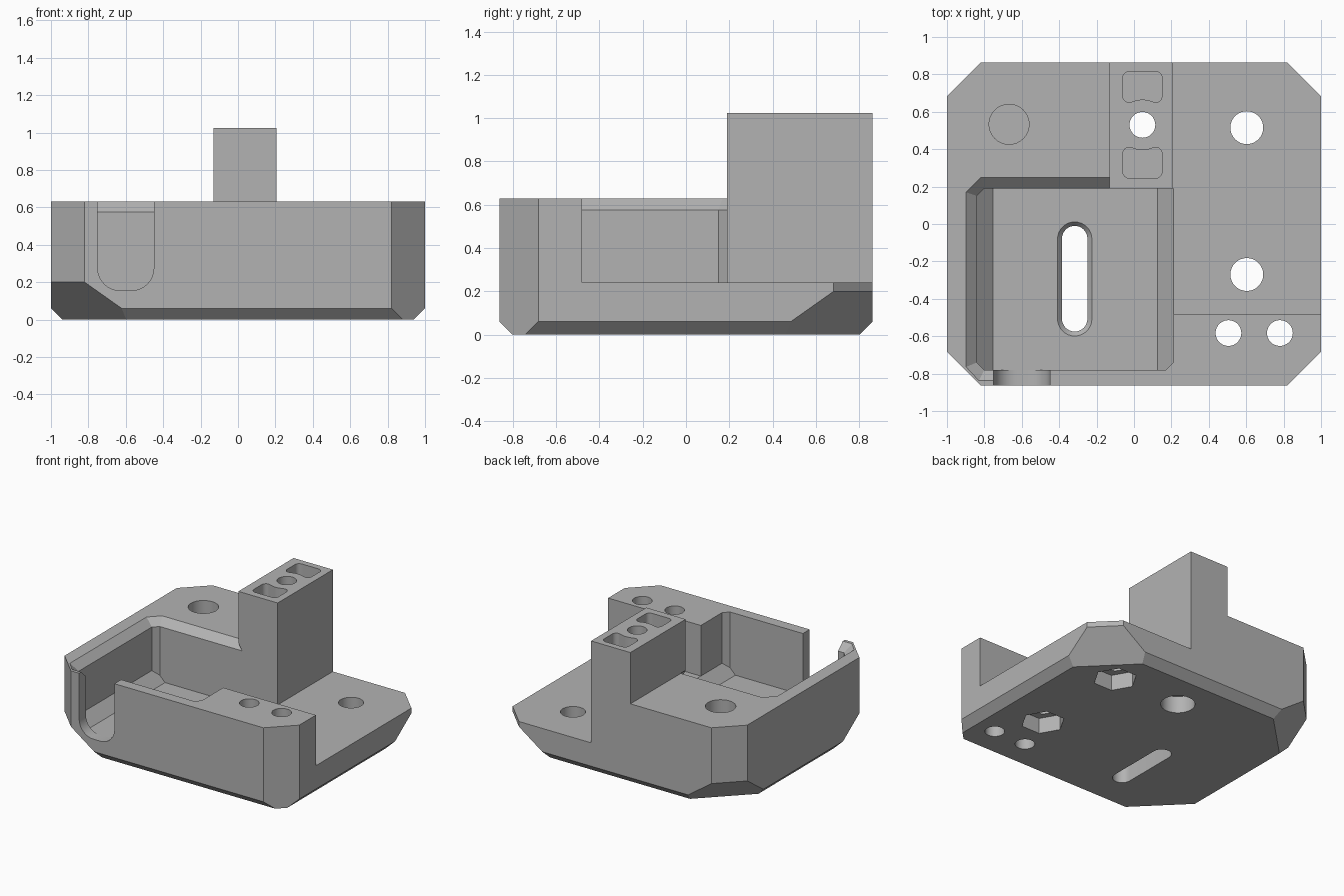
import bpy, bmesh
from math import cos, sin, pi, sqrt
from mathutils import Vector

if "Cube" in bpy.data.objects:
    bpy.data.objects.remove(bpy.data.objects["Cube"])

grey = bpy.data.materials.new("plain_grey")
grey.use_nodes = True
COLOUR = (0.45, 0.45, 0.45, 1)
grey.diffuse_color = COLOUR
grey.node_tree.nodes["Principled BSDF"].inputs["Base Color"].default_value = COLOUR


def finish(bm, name):
    bmesh.ops.recalc_face_normals(bm, faces=bm.faces)
    mesh = bpy.data.meshes.new(name)
    bm.to_mesh(mesh)
    bm.free()
    mesh.materials.append(grey)
    ob = bpy.data.objects.new(name, mesh)
    bpy.context.collection.objects.link(ob)
    return ob


def block(name, lo, hi, planes=()):
    """Box from corner to corner, trimmed by (point, outward normal) planes."""
    bm = bmesh.new()
    bmesh.ops.create_cube(bm, size=1)
    lo, hi = Vector(lo), Vector(hi)
    for v in bm.verts:
        v.co = (lo + hi) / 2 + v.co * (hi - lo)
    for point, normal in planes:
        geom = bm.verts[:] + bm.edges[:] + bm.faces[:]
        cut = bmesh.ops.bisect_plane(bm, geom=geom, dist=1e-5, plane_co=point,
                                     plane_no=Vector(normal).normalized(), clear_outer=True)
        edges = [e for e in cut["geom_cut"] if isinstance(e, bmesh.types.BMEdge)]
        bmesh.ops.edgeloop_fill(bm, edges=edges)
    return finish(bm, name)


def prism(name, pts, lo, hi, top=None, along_y=False):
    """Outline swept from lo to hi, optionally lofted to a second outline."""
    bm = bmesh.new()
    place = (lambda p, h: (p[0], h, p[1])) if along_y else (lambda p, h: (p[0], p[1], h))
    a = [bm.verts.new(place(p, lo)) for p in pts]
    b = [bm.verts.new(place(p, hi)) for p in (top or pts)]
    bm.faces.new(a)
    bm.faces.new(b)
    for i in range(len(a)):
        j = (i + 1) % len(a)
        bm.faces.new((a[i], a[j], b[j], b[i]))
    return finish(bm, name)


def arc(x, y, r, start, end, n=8):
    return [(x + r * cos(start + (end - start) * i / n),
             y + r * sin(start + (end - start) * i / n)) for i in range(n + 1)]


def ring(x, y, r, n=32):
    return arc(x, y, r, 0, 2 * pi * (n - 1) / n, n - 1)


def capsule(x, y0, y1, r):
    return arc(x, y1 - r, r, 0, pi, 16) + arc(x, y0 + r, r, pi, 2 * pi, 16)


# Solid body with trimmed upright corners and bevelled underside
W, D, E = 1.0, 0.8625, 0.06
trims = [((s * W, 0, E), (s, 0, -1)) for s in (-1, 1)]
trims += [((0, s * D, E), (0, s, -1)) for s in (-1, 1)]
for sx in (-1, 1):
    for sy in (-1, 1):
        trims.append(((sx * 0.82, sy * D, 0), (sx, sy, 0)))
        if (sx, sy) != (1, -1):
            trims.append(((sx * 0.82, sy * D, 0.2), (sx, sy, -sqrt(2))))
body = block("mount_body", (-W, -D, 0), (W, D, 1.025), trims)

cutters = []
add = cutters.append

# Clear space around the tower, and the low shelf
add(block("front_clearance", (-2, -2, 0.63), (2, 0.19, 2)))
add(block("side_clearance", (-2, -2, 0.63), (-0.13, 2, 2)))
add(block("shelf_cut", (0.205, -0.48, 0.24), (2, 2, 2)))

# Pocket with sloped floor sides and trimmed corners
L, R, F, B, Z = -0.84, 0.21, -0.78, 0.19, 0.155
c = 0.04
add(block("pocket", (L, F, Z), (R, B, 0.75), [
    ((L, 0, 0.24), (-1, 0, -1)), ((R, 0, 0.24), (1, 0, -1)),
    ((L + c, F, 0), (-1, -1, 0)), ((L + c, B, 0), (-1, 1, 0)),
    ((R - c, F, 0), (1, -1, 0))]))

# Bevelled pocket rim on the left and rear
g = 0.06
rim = [(L, F + c), (L + c, F), (-0.6, F), (-0.1, B), (L + c, B), (L, B - c)]
wide = [(L - g, F + 0.015), (L + 0.01, F - g), (-0.6, F - g),
        (-0.1, B + g), (L + c - 0.02, B + g), (L - g, B - c + 0.02)]
add(prism("rim_bevel", rim, 0.575, 0.632, wide))

# Rounded cable notch in the front wall
r = 0.12
notch = [(-0.45, 0.8), (-0.75, 0.8)] + arc(-0.75 + r, Z + r, r, pi, 1.5 * pi)
notch += arc(-0.45 - r, Z + r, r, 1.5 * pi, 2 * pi)
add(prism("cable_notch", notch, -1, -0.7, along_y=True))

# Long slot through the pocket floor
slot = capsule(-0.317, -0.575, -0.01, 0.068)
slot_top = capsule(-0.317, -0.6, 0.012, 0.093)
add(prism("floor_slot", slot, -0.1, 0.3))
add(prism("slot_bevel", slot, 0.13, 0.156, slot_top))

# Shelf bolt holes with hexagonal nut recesses below
for y in (0.515, -0.27):
    add(prism("bolt_hole", ring(0.603, y, 0.088), -0.1, 0.5))
    add(prism("nut_recess", ring(0.603, y, 0.155, 6), -0.1, 0.12))

# Small front holes, tower hole with recess, blind rear hole
for x in (0.505, 0.78):
    add(prism("small_hole", ring(x, -0.583, 0.069), -0.1, 1))
TX, TY = 0.045, 0.53
add(prism("tower_hole", ring(TX, TY, 0.069), -0.1, 1.2))
add(prism("tower_recess", ring(TX, TY, 0.12), -0.1, 0.13))
add(prism("blind_hole", ring(-0.668, 0.533, 0.107), 0.24, 0.8))

# Pair of rounded pockets in the tower top, hollowed around the hole
w, lo, hi, q = 0.105, 0.12, 0.285, 0.035
shape = arc(w - q, hi - q, q, 0, pi / 2) + arc(-w + q, hi - q, q, pi / 2, pi)
shape += arc(-w + q, lo + q, q, pi, 1.5 * pi)
shape += arc(0, 0, 0.135, pi / 2 + 0.4, pi / 2 - 0.4)
shape += arc(w - q, lo + q, q, 1.5 * pi, 2 * pi)
for s in (-1, 1):
    add(prism("tower_pocket", [(TX + x, TY + s * y) for x, y in shape], 0.9, 1.2))

# Carve the body, then discard the cutters
bpy.context.view_layer.objects.active = body
for cutter in cutters:
    mod = body.modifiers.new("carve", "BOOLEAN")
    mod.operation = "DIFFERENCE"
    mod.solver = "EXACT"
    mod.object = cutter
    bpy.ops.object.modifier_apply(modifier=mod.name)
    bpy.data.objects.remove(cutter)

bpy.ops.object.select_all(action="DESELECT")
body.select_set(True)
bpy.ops.object.shade_smooth_by_angle(angle=pi / 7)
